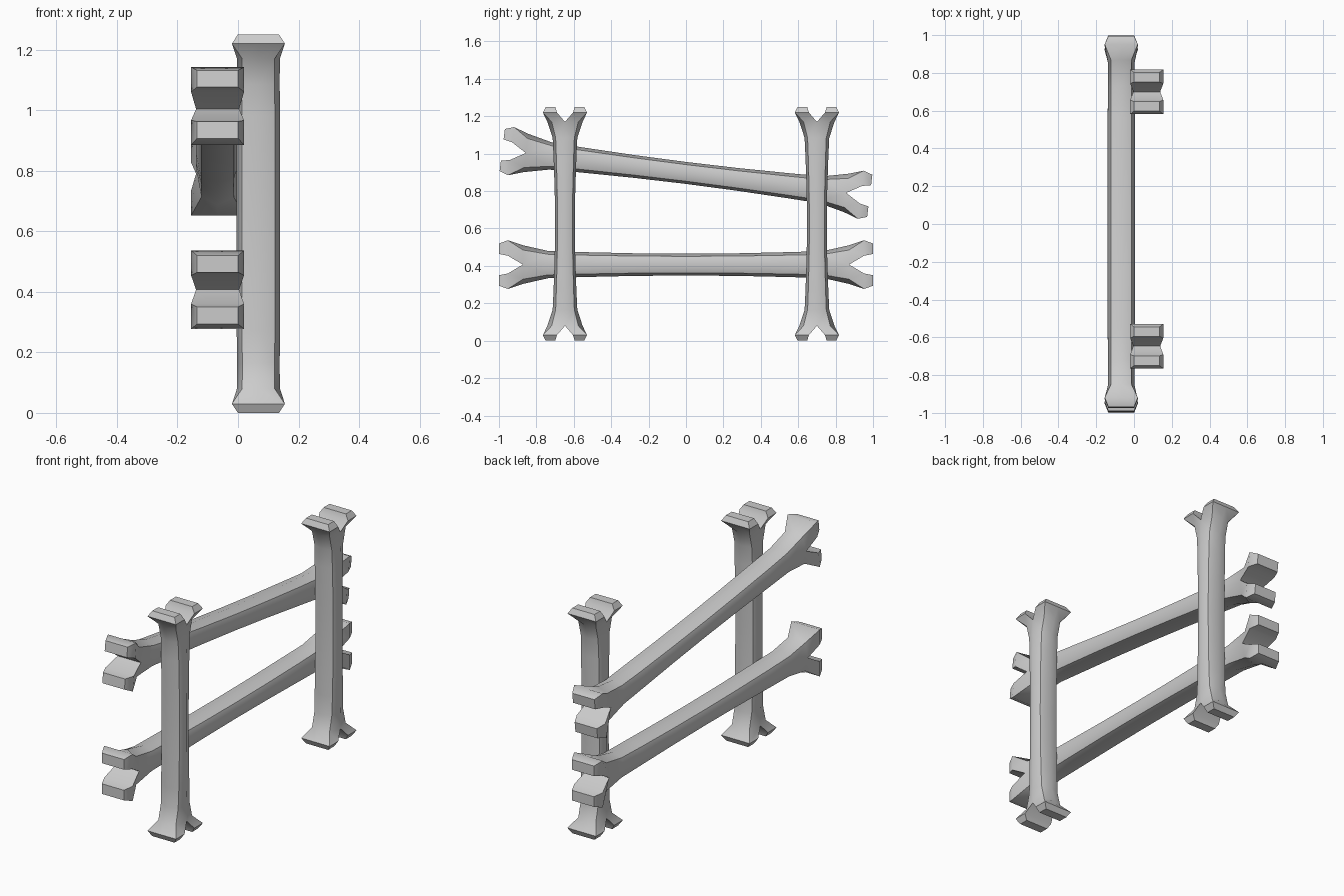
import bpy, bmesh, math

cube = bpy.data.objects.get("Cube")
if cube:
    bpy.data.objects.remove(cube, do_unlink=True)

bone_grey = bpy.data.materials.new("bone_grey")
bone_grey.use_nodes = True
colour = (0.6, 0.6, 0.6, 1)
bone_grey.diffuse_color = colour
bone_grey.node_tree.nodes["Principled BSDF"].inputs["Base Color"].default_value = colour

HALF = 0.625                      # half the length of a post
# shaft sections: distance from the end, half depth, half width
SHAFT = [(HALF, .053, .072), (.45, .055, .072), (.27, .061, .072),
         (.165, .066, .07), (.08, .094, .071)]
# prong sections: distance from the end, inner edge, outer edge, half width
PRONGS = [(.03, .043, .118, .0875), (0, .052, .103, .068)]


def bridge(bm, a, b, closed):
    n = len(a)
    for i in range(n if closed else n - 1):
        j = (i + 1) % n
        bm.faces.new((a[i], a[j], b[j], b[i]))


def bone(name, scale, location, angle=0):
    """Shaft that splits into two blunt prongs at both ends."""
    bm = bmesh.new()
    rings = []
    for e, hy, hx in SHAFT:
        ring = []
        for k in range(-2, 3):
            a = k * math.pi / 4
            f = 1.07 if k % 2 else 1      # slightly squared section
            ring.append(bm.verts.new((hx * f * math.sin(a),
                                      max(0, hy * f * math.cos(a)) if abs(k) < 2 else 0,
                                      HALF - e)))
        rings.append(ring)
    for a, b in zip(rings, rings[1:]):
        bridge(bm, a, b, False)

    # the notch closes the last half ring, then the prong grows from it
    hx = SHAFT[-1][2]
    loop = rings[-1] + [bm.verts.new((hx * t, 0, HALF - SHAFT[-1][0])) for t in (.5, 0, -.5)]
    for e, inner, outer, w in PRONGS:
        pts = [(-w, inner), (-w, outer), (0, outer), (w, outer), (w, inner),
               (w / 2, inner), (0, inner), (-w / 2, inner)]
        # first outline has five outer points: corner, corner, middle, corner, corner
        new = [bm.verts.new((x, y, HALF - e)) for x, y in pts]
        bridge(bm, loop, new, True)
        loop = new
    bm.faces.new(loop)

    # mirror to the second prong and to the other end
    for axis in "YZ":
        geom = bm.verts[:] + bm.edges[:] + bm.faces[:]
        bmesh.ops.mirror(bm, geom=geom, axis=axis, merge_dist=0.0005)
    bmesh.ops.remove_doubles(bm, verts=bm.verts[:], dist=0.0005)
    bmesh.ops.scale(bm, vec=scale, verts=bm.verts[:])
    bmesh.ops.recalc_face_normals(bm, faces=bm.faces[:])

    mesh = bpy.data.meshes.new(name)
    bm.to_mesh(mesh)
    bm.free()
    mesh.materials.append(bone_grey)
    obj = bpy.data.objects.new(name, mesh)
    bpy.context.collection.objects.link(obj)
    obj.location = location
    obj.rotation_euler.x = math.radians(angle)
    bpy.ops.object.select_all(action='DESELECT')
    obj.select_set(True)
    bpy.context.view_layer.objects.active = obj
    bpy.ops.object.shade_smooth_by_angle(angle=math.radians(50))


# upright posts
bone("front_post", (1, 1, 1), (.0675, -.647, HALF))
bone("back_post", (1, 1, 1), (.0675, .70, HALF))
# rails, the upper one sloping
bone("lower_rail", (1, 1.1, 1.6), (-.0675, 0, .407), -90)
bone("upper_rail", (1, 1.1, 1.584), (-.0675, 0, .897), -97.1)
